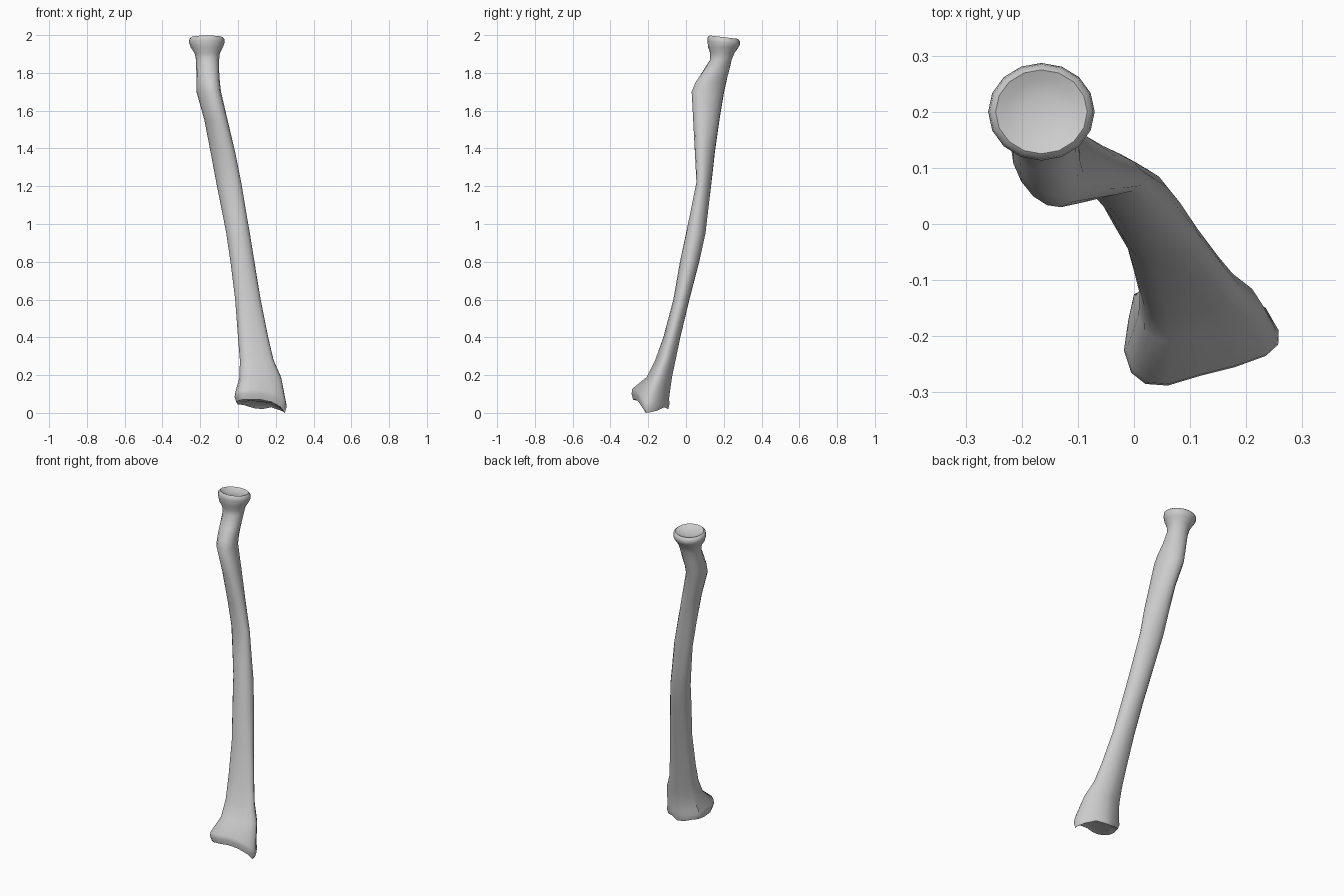
import bpy, bmesh, math

if "Cube" in bpy.data.objects:
    bpy.data.objects.remove(bpy.data.objects["Cube"])

N = 16

# Lower-end outline seen from above (starts at +x, counter-clockwise)
LOWER = [(.258, -.19), (.235, -.15), (.18, -.11), (.13, -.087), (.08, -.09), (.03, -.11),
         (0, -.125), (-.01, -.17), (-.018, -.225), (-.005, -.265), (.02, -.285),
         (.06, -.288), (.12, -.27), (.18, -.255), (.235, -.235), (.257, -.215)]
# Height of the bottom rim below that outline
RIM_Z = [.003, .012, .03, .02, .025, .04, .045, .045, .055, .065, .07, .072, .07, .058, .03, .0]

# Shaft sections: z, xmin, xmax, ymin, ymax, skew, share of lower outline
SECTIONS = [
    (.19, .008, .228, -.208, -.074, 0, .9),
    (.28, .010, .188, -.163, -.055, 0, .7),
    (.40, .000, .160, -.120, -.030, 0, .5),
    (.60, -.015, .120, -.067, .018, 0, .25),
    (.80, -.040, .087, -.032, .070, 0, .1),
    (.95, -.062, .063, 0.000, .103, -.1, 0),
    (1.07, -.085, .042, .025, .117, -.2, 0),
    (1.22, -.115, .017, .055, .135, -.35, 0),
    (1.38, -.145, -.015, .047, .153, -.35, 0),
    (1.55, -.178, -.055, .038, .177, -.3, 0),
    (1.70, -.220, -.090, .030, .202, -.3, 0),
    (1.75, -.220, -.096, .050, .213, -.25, 0),
    (1.81, -.221, -.100, .090, .228, -.1, 0),
    (1.87, -.222, -.100, .128, .242, 0, 0),
    (1.905, -.230, -.096, .128, .256, 0, 0),
    (1.935, -.250, -.080, .117, .278, 0, 0),
]


def fit(values, lo, hi):
    a, b = min(values), max(values)
    return [lo + (v - a) / (b - a) * (hi - lo) for v in values]


def section(z, x0, x1, y0, y1, skew, w):
    xs, ys = [], []
    for i, (px, py) in enumerate(LOWER):
        t = 2 * math.pi * i / N
        xs.append((1 - w) * math.cos(t) + w * (px - .12) / .138)
        ys.append((1 - w) * math.sin(t + skew) + w * (py + .187) / .1)
    return [(x, y, z) for x, y in zip(fit(xs, x0, x1), fit(ys, y0, y1))]


def lower_ring(scale, lift, flat=0.0):
    return [(.12 + (x - .12) * scale, -.19 + (y + .19) * scale,
             z * (1 - flat) + .04 * flat + lift)
            for (x, y), z in zip(LOWER, RIM_Z)]


def head_ring(scale, z):
    ring = []
    for i in range(N):
        t = 2 * math.pi * i / N
        y = .087 * scale * math.sin(t)
        ring.append((-.165 + .095 * scale * math.cos(t), .2 + y, z - .12 * y))
    return ring


# Hollow joint face, flared lower end, shaft with tuberosity, dished head
rings = [lower_ring(.5, .022, .7), lower_ring(.78, .012, .3), lower_ring(.93, 0),
         lower_ring(1.0, .03), lower_ring(.97, .055)]
rings += [section(*s) for s in SECTIONS]
rings += [head_ring(1.0, 1.962), head_ring(.97, 1.98), head_ring(.86, 1.989),
          head_ring(.65, 1.98), head_ring(.35, 1.972)]

bm = bmesh.new()
loops = [[bm.verts.new(p) for p in ring] for ring in rings]
for a, b in zip(loops, loops[1:]):
    for i in range(N):
        j = (i + 1) % N
        bm.faces.new((a[i], a[j], b[j], b[i]))
bm.faces.new(loops[0][::-1])
bm.faces.new(loops[-1])
bmesh.ops.recalc_face_normals(bm, faces=bm.faces)

mesh = bpy.data.meshes.new("forearm_bone")
bm.to_mesh(mesh)
bm.free()
bone = bpy.data.objects.new("forearm_bone", mesh)
bpy.context.collection.objects.link(bone)
bpy.context.view_layer.objects.active = bone
bone.select_set(True)
bpy.ops.object.shade_smooth_by_angle(angle=math.radians(50))
